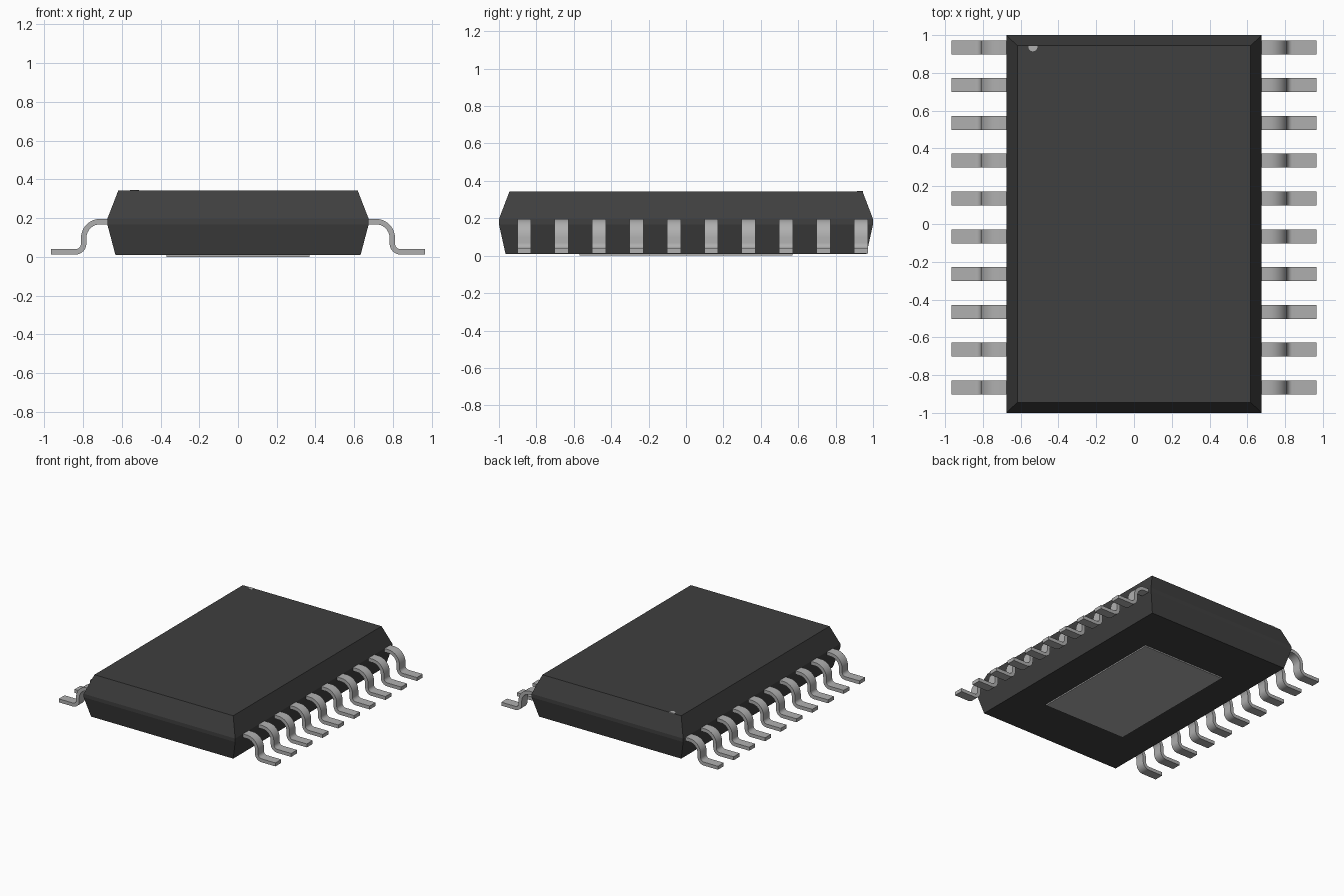
import bpy, bmesh, math

cube = bpy.data.objects.get("Cube")
if cube:
    bpy.data.objects.remove(cube, do_unlink=True)


def material(name, rgb):
    m = bpy.data.materials.new(name)
    m.use_nodes = True
    m.diffuse_color = (*rgb, 1)
    bsdf = next(n for n in m.node_tree.nodes if n.type == 'BSDF_PRINCIPLED')
    bsdf.inputs["Base Color"].default_value = (*rgb, 1)
    return m


black = material("black plastic", (0.05, 0.05, 0.05))
metal = material("grey metal", (0.43, 0.43, 0.43))


def loft(name, rings, mat):
    """Closed solid through rings that all have the same number of points."""
    bm = bmesh.new()
    vs = [[bm.verts.new(p) for p in ring] for ring in rings]
    n = len(vs[0])
    for a, b in zip(vs, vs[1:]):
        for i in range(n):
            j = (i + 1) % n
            bm.faces.new((a[i], a[j], b[j], b[i]))
    bm.faces.new(vs[0])
    bm.faces.new(vs[-1])
    bmesh.ops.recalc_face_normals(bm, faces=bm.faces)
    me = bpy.data.meshes.new(name)
    bm.to_mesh(me)
    bm.free()
    me.materials.append(mat)
    ob = bpy.data.objects.new(name, me)
    bpy.context.collection.objects.link(ob)
    return ob


def rect(x, y, z):
    return [(-x, -y, z), (x, -y, z), (x, y, z), (-x, y, z)]


# Moulded body with a narrow parting band, and the thermal pad below it
loft("body", [rect(0.633, 0.965, 0.01), rect(0.675, 1.0, 0.168),
              rect(0.675, 1.0, 0.196), rect(0.618, 0.944, 0.343)], black)
loft("thermal_pad", [rect(0.368, 0.57, 0.0), rect(0.368, 0.57, 0.012)], metal)

# Corner marker dot, trimmed at the edge of the top face
dot = []
for k in range(24):
    a = math.tau * k / 24
    dot.append((-0.535 + 0.024 * math.cos(a),
                min(0.938 + 0.024 * math.sin(a), 0.945)))
loft("marker_dot", [[(x, y, z) for x, y in dot] for z in (0.338, 0.345)], metal)


# Gull-wing lead: centre line with normals, swept to a flat strip
T, W = 0.028, 0.074
LEG_X, TOP_Z, FOOT_Z = 0.797, 0.182, 0.026
R_TOP, R_FOOT, STEPS = 0.085, 0.042, 8
path = [(0.64, TOP_Z, 0, 1)]
for k in range(STEPS + 1):
    a = math.pi / 2 * (1 - k / STEPS)
    c, s = math.cos(a), math.sin(a)
    path.append((LEG_X - R_TOP + R_TOP * c, TOP_Z - R_TOP + R_TOP * s, c, s))
for k in range(STEPS + 1):
    a = math.pi + math.pi / 2 * k / STEPS
    c, s = math.cos(a), math.sin(a)
    path.append((LEG_X + R_FOOT + R_FOOT * c, FOOT_Z + R_FOOT + R_FOOT * s, -c, -s))
path.append((0.965, FOOT_Z, 0, 1))


def lead(name, side, y):
    rings = []
    for x, z, nx, nz in path:
        h = T / 2
        rings.append([(side * (x + d * nx), y + w, z + d * nz)
                      for d, w in ((h, -W / 2), (h, W / 2), (-h, W / 2), (-h, -W / 2))])
    return loft(name, rings, metal)


leads = [lead(f"{label}_lead_{i + 1}", side, -0.865 + 0.2 * i)
         for side, label in ((1, "left"), (-1, "right")) for i in range(10)]

# Smooth the bends while keeping the strip edges sharp
bpy.ops.object.select_all(action='DESELECT')
for ob in leads:
    ob.select_set(True)
bpy.context.view_layer.objects.active = leads[0]
bpy.ops.object.shade_smooth_by_angle(angle=math.radians(35))
